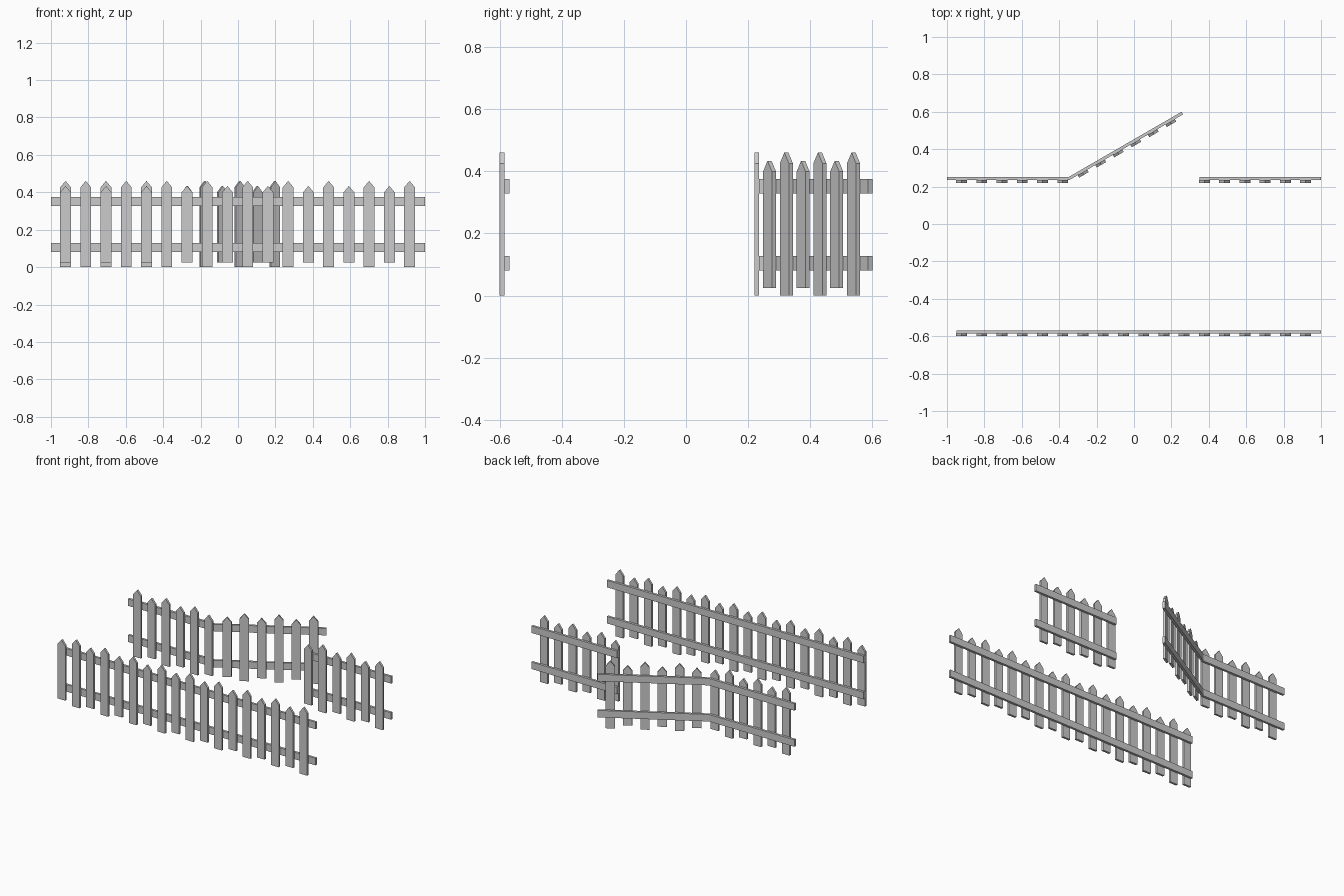
import bpy, bmesh, math
from mathutils import Matrix, Vector

if "Cube" in bpy.data.objects:
    bpy.data.objects.remove(bpy.data.objects["Cube"])

RAIL_T, PICKET_T, PICKET_W = 0.016, 0.015, 0.058
STEP = 0.1082
FIRST = -0.922


def prism(name, pts, vec, mat=Matrix()):
    """Extrude a closed outline along vec and place it with mat."""
    bm = bmesh.new()
    face = bm.faces.new([bm.verts.new(p) for p in pts])
    ext = bmesh.ops.extrude_face_region(bm, geom=[face])
    bmesh.ops.translate(bm, vec=vec, verts=[g for g in ext["geom"] if isinstance(g, bmesh.types.BMVert)])
    bmesh.ops.recalc_face_normals(bm, faces=bm.faces)
    bm.transform(mat)
    me = bpy.data.meshes.new(name)
    bm.to_mesh(me)
    bm.free()
    ob = bpy.data.objects.new(name, me)
    bpy.context.collection.objects.link(ob)


def pickets(name, start, count, first_tall, mat=Matrix()):
    """Row of pointed boards alternating tall and short; y = 0 is the rail's back face."""
    h = PICKET_W / 2
    for i in range(count):
        tall = (i % 2 == 0) == first_tall
        lo, top = (0.0, 0.461) if tall else (0.024, 0.434)
        c, y = start + i * STEP, -RAIL_T
        pts = [(c - h, y, lo), (c + h, y, lo), (c + h, y, top - 0.035), (c, y, top), (c - h, y, top - 0.035)]
        prism(f"{name}_picket_{i + 1}", pts, (0, -PICKET_T, 0), mat)


def rails(name, outline):
    """Lower and upper rail from a plan outline."""
    for label, z in (("lower", 0.080), ("upper", 0.328)):
        prism(f"{name}_{label}_rail", [(x, y, z) for x, y in outline], (0, 0, 0.048))


def straight(x0, x1, y):
    return [(x0, y - RAIL_T), (x1, y - RAIL_T), (x1, y), (x0, y)]


# long front fence
FY = -0.569
rails("front_fence", straight(-0.95, 1.0, FY))
pickets("front_fence", FIRST, 18, False, Matrix.Translation((0, FY, 0)))

# short back right fence
BY = 0.251
rails("right_fence", straight(0.35, 1.0, BY))
pickets("right_fence", FIRST + 12 * STEP, 6, False, Matrix.Translation((0, BY, 0)))

# back left fence with a wing angled 30 degrees, mitred rails
A = math.radians(30)
pivot = Vector((-0.35, BY))
end = pivot + 0.698 * Vector((math.cos(A), math.sin(A)))
front_end = end + RAIL_T * Vector((math.sin(A), -math.cos(A)))
mitre = pivot + Vector((RAIL_T * math.tan(A / 2), -RAIL_T))
rails("left_fence", straight(-1.0, pivot.x, BY)[:1] + [tuple(mitre), tuple(pivot), (-1.0, BY)])
rails("angled_fence", [tuple(mitre), tuple(front_end), tuple(end), tuple(pivot)])
pickets("left_fence", FIRST, 6, True, Matrix.Translation((0, BY, 0)))
pickets("angled_fence", 0.077, 6, False,
        Matrix.Translation((pivot.x, pivot.y, 0)) @ Matrix.Rotation(A, 4, 'Z'))
